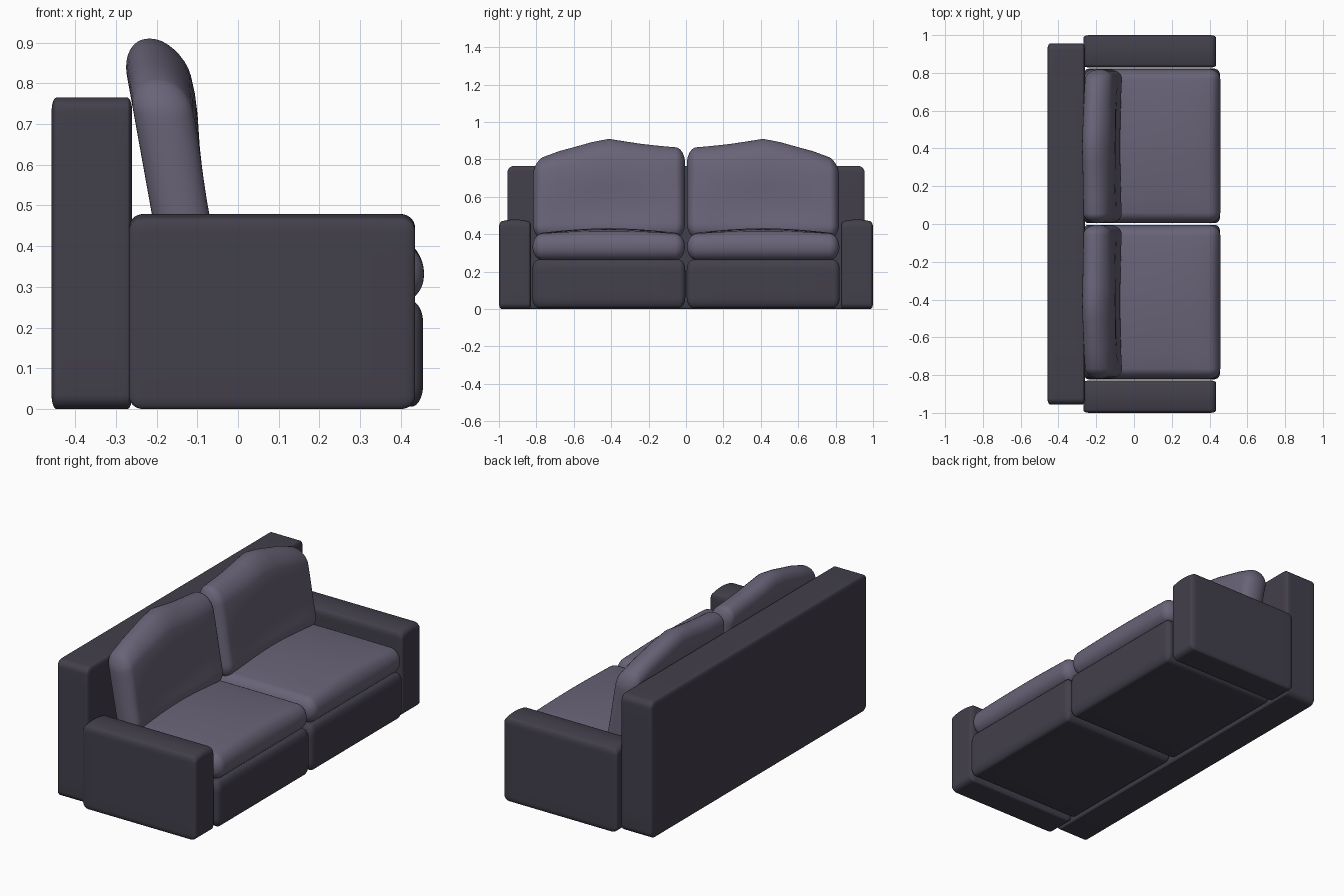
import bpy, bmesh
from math import tan, pi, sin
from mathutils import Vector

if "Cube" in bpy.data.objects:
    bpy.data.objects.remove(bpy.data.objects["Cube"])

RIM, INNER = 4, 8
N = 2 * RIM + INNER


def material(name, rgb):
    m = bpy.data.materials.new(name)
    m.diffuse_color = (*rgb, 1)
    m.use_nodes = True
    m.node_tree.nodes["Principled BSDF"].inputs["Base Color"].default_value = m.diffuse_color
    return m


DARK = material("dark_fabric", (0.055, 0.05, 0.07))
LIGHT = material("cushion_fabric", (0.14, 0.125, 0.185))


def split(i, half, r):
    """Grid index -> (inner box coordinate, rim direction)."""
    flat = half - r
    if i < RIM:
        return -flat, -tan((RIM - i) * pi / 4 / RIM)
    if i > N - RIM:
        return flat, tan((i - N + RIM) * pi / 4 / RIM)
    return flat * (2 * (i - RIM) / INNER - 1), 0.0


def rounded_box(name, lo, hi, r, mat, deform=None, mirror=True):
    """Box with elliptical edge radii r per axis, optionally deformed and mirrored in y."""
    lo, hi = Vector(lo), Vector(hi)
    mid, half = (lo + hi) / 2, (hi - lo) / 2
    bm = bmesh.new()
    bmesh.ops.create_cube(bm, size=1)
    bmesh.ops.subdivide_edges(bm, edges=bm.edges[:], cuts=N - 1, use_grid_fill=True)
    for v in bm.verts:
        parts = [split(round((v.co[a] + 0.5) * N), half[a], r[a]) for a in range(3)]
        d = Vector([p[1] for p in parts]).normalized()
        p = mid + Vector([parts[a][0] + d[a] * r[a] for a in range(3)])
        if deform:
            u = [(p[a] - lo[a]) / (hi[a] - lo[a]) for a in range(3)]
            p = deform(p, u)
        v.co = p
    bmesh.ops.recalc_face_normals(bm, faces=bm.faces[:])
    for f in bm.faces:
        f.smooth = True
    me = bpy.data.meshes.new(name)
    bm.to_mesh(me)
    bm.free()
    me.materials.append(mat)
    ob = bpy.data.objects.new(name, me)
    bpy.context.collection.objects.link(ob)
    if mirror:
        m = ob.modifiers.new("mirror", "MIRROR")
        m.use_axis = (False, True, False)
        m.use_mirror_merge = False
    return ob


def crown(height, along_x):
    """Raise the top in the middle."""
    def f(p, u):
        k = sin(pi * u[1]) * (sin(pi * u[0]) ** 0.5 if along_x and 0 < u[0] < 1 else 1 - along_x)
        p.z += height * k * max(0, 2 * u[2] - 1)
        return p
    return f


# Top outline of a back cushion (y, z)
TOP = [(0.0, 0.86), (0.1, 0.868), (0.22, 0.88), (0.32, 0.895), (0.41, 0.91),
       (0.5, 0.893), (0.6, 0.865), (0.7, 0.838), (0.77, 0.81), (0.83, 0.775)]


def top_height(y):
    for (y0, z0), (y1, z1) in zip(TOP, TOP[1:]):
        if y <= y1:
            return z0 + (z1 - z0) * (y - y0) / (y1 - y0)
    return TOP[-1][1]


def back_shape(p, u):
    # arched top, wavy front, backward lean
    p.z = 0.38 + u[2] * (top_height(p.y) - 0.38)
    wave = 0.015 * sin(pi * u[1]) * sin(2 * pi * (u[2] - 0.5))
    p.x += wave * max(0, 2 * u[0] - 1) - 0.139 - 0.18 * (p.z - 0.475)
    return p


# Frame
rounded_box("back_panel", (-0.458, -0.955, 0), (-0.26, 0.955, 0.765),
            (0.012, 0.035, 0.035), DARK, mirror=False)
rounded_box("armrests", (-0.268, 0.828, 0), (0.435, 1.0, 0.466),
            (0.035, 0.014, 0.032), DARK, crown(0.013, False))
rounded_box("seat_bases", (-0.268, 0.004, 0.006), (0.455, 0.822, 0.264),
            (0.028, 0.035, 0.055), DARK)

# Cushions
rounded_box("seat_cushions", (-0.268, 0.006, 0.262), (0.457, 0.82, 0.402),
            (0.06, 0.055, 0.067), LIGHT, crown(0.03, True))
rounded_box("back_cushions", (-0.072, 0.005, 0.38), (0.072, 0.818, 0.91),
            (0.068, 0.05, 0.09), LIGHT, back_shape)
